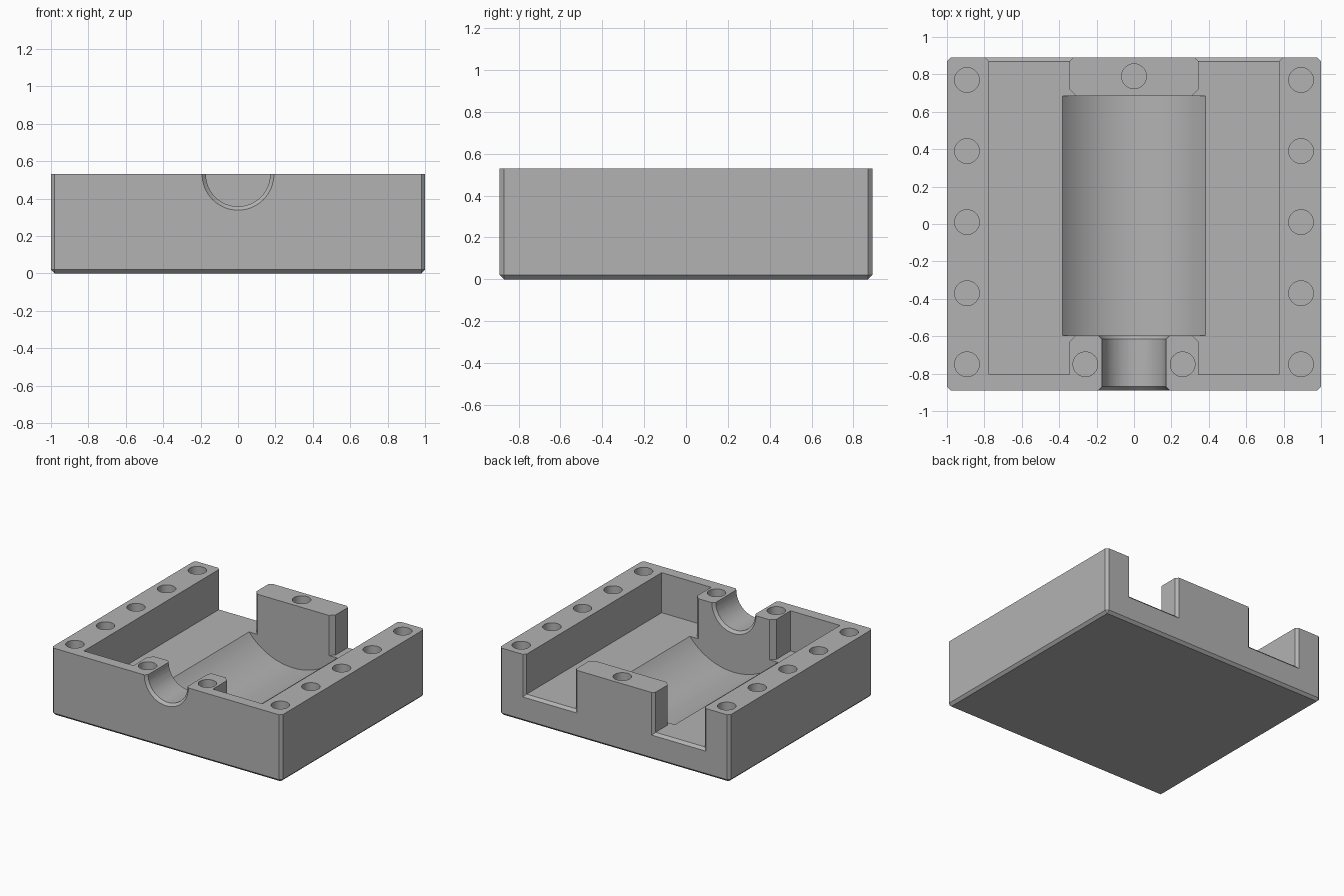
import bpy, bmesh, math
from mathutils import Matrix, Vector

if "Cube" in bpy.data.objects:
    bpy.data.objects.remove(bpy.data.objects["Cube"], do_unlink=True)

TOP, FLOOR, CH = 0.53, 0.215, 0.02
HX, HY = 1.0, 0.89
POCKET_FRONT, POCKET_BACK = -0.595, 0.685

grey = bpy.data.materials.new("plain grey")
grey.use_nodes = True
colour = (0.45, 0.45, 0.45, 1)
grey.diffuse_color = colour
grey.node_tree.nodes["Principled BSDF"].inputs["Base Color"].default_value = colour


def make(name, bm):
    bmesh.ops.recalc_face_normals(bm, faces=bm.faces)
    mesh = bpy.data.meshes.new(name)
    bm.to_mesh(mesh)
    bm.free()
    mesh.materials.append(grey)
    obj = bpy.data.objects.new(name, mesh)
    bpy.context.collection.objects.link(obj)
    return obj


def loft(name, lower, upper):
    """Solid between two matching loops of points."""
    bm = bmesh.new()
    a = [bm.verts.new(p) for p in lower]
    b = [bm.verts.new(p) for p in upper]
    bm.faces.new(a)
    bm.faces.new(b)
    for i in range(len(a)):
        j = (i + 1) % len(a)
        bm.faces.new((a[i], a[j], b[j], b[i]))
    return make(name, bm)


def cone_between(name, p, q, r1, r2, segments):
    """Round solid from point p to point q."""
    p, q = Vector(p), Vector(q)
    axis = q - p
    turn = axis.to_track_quat('Z', 'Y').to_matrix().to_4x4()
    bm = bmesh.new()
    bmesh.ops.create_cone(bm, cap_ends=True, segments=segments, radius1=r1,
                          radius2=r2, depth=axis.length,
                          matrix=Matrix.Translation((p + q) / 2) @ turn)
    return make(name, bm)


# Outer block, chamfered everywhere except around the top
bm = bmesh.new()
bmesh.ops.create_cube(bm, size=1, matrix=Matrix.Translation((0, 0, TOP / 2))
                      @ Matrix.Diagonal((2 * HX, 2 * HY, TOP, 1)))
edges = [e for e in bm.edges if min(v.co.z for v in e.verts) < 0.01]
bmesh.ops.bevel(bm, geom=edges, offset=CH, segments=1, affect='EDGES')
body = make("housing_half", bm)

cutters = []

# Main cavity, leaving the front and back support blocks standing
half = [(0.31, POCKET_FRONT), (0.345, POCKET_FRONT - 0.035), (0.345, -0.805),
        (0.775, -0.805), (0.775, 0.88), (0.345, 0.88),
        (0.345, POCKET_BACK + 0.035), (0.31, POCKET_BACK)]
outline = half + [(-x, y) for x, y in reversed(half)]
cutters.append(loft("cavity_cutter", [(x, y, FLOOR) for x, y in outline],
                    [(x, y, 0.7) for x, y in outline]))

# Chamfered slot mouths through the back wall
for side in (-1, 1):
    rings = []
    for y, grow in ((HY - CH, 0), (HY + CH, 2 * CH)):
        x1, x2, z = 0.345 - grow, 0.775 + grow, FLOOR - grow
        rings.append([(side * x1, y, z), (side * x2, y, z),
                      (side * x2, y, 0.7), (side * x1, y, 0.7)])
    cutters.append(loft("slot_cutter", *rings))

# Wide round pocket in the floor
pocket_r = math.hypot(0.383, TOP - FLOOR)
cutters.append(cone_between("pocket_cutter", (0, POCKET_FRONT, TOP),
                            (0, POCKET_BACK, TOP), pocket_r, pocket_r, 128))

# Round front channel with a chamfer at each end
R = 0.172
for y1, y2, r1, r2 in ((-1, -0.5, R, R),
                       (-HY - CH, -HY + CH, R + 2 * CH, R),
                       (POCKET_FRONT - CH, POCKET_FRONT + CH, R, R + 2 * CH)):
    cutters.append(cone_between("channel_cutter", (0, y1, TOP), (0, y2, TOP),
                                r1, r2, 64))

# Blind holes along the rims and in the support blocks
spots = [(s * 0.893, 0.01 + 0.38 * k) for s in (-1, 1) for k in range(-2, 3)]
spots += [(0, 0.79), (-0.26, -0.75), (0.26, -0.75)]
for x, y in spots:
    cutters.append(cone_between("hole_cutter", (x, y, TOP - 0.3), (x, y, 0.6),
                                0.066, 0.066, 40))

# Carve everything out of the block, then discard the cutters
bpy.context.view_layer.objects.active = body
for cutter in cutters:
    cutter.hide_render = True
    mod = body.modifiers.new("carve", 'BOOLEAN')
    mod.operation, mod.solver, mod.object = 'DIFFERENCE', 'EXACT', cutter
bpy.context.view_layer.update()
graph = bpy.context.evaluated_depsgraph_get()
carved = bpy.data.meshes.new_from_object(body.evaluated_get(graph))
body.modifiers.clear()
body.data = carved
carved.materials.clear()
carved.materials.append(grey)
carved.polygons.foreach_set("material_index", [0] * len(carved.polygons))
for cutter in cutters:
    bpy.data.objects.remove(cutter, do_unlink=True)

# Smooth the round walls, keep hard edges
bpy.ops.object.select_all(action='DESELECT')
body.select_set(True)
bpy.ops.object.shade_smooth_by_angle(angle=math.radians(25))
